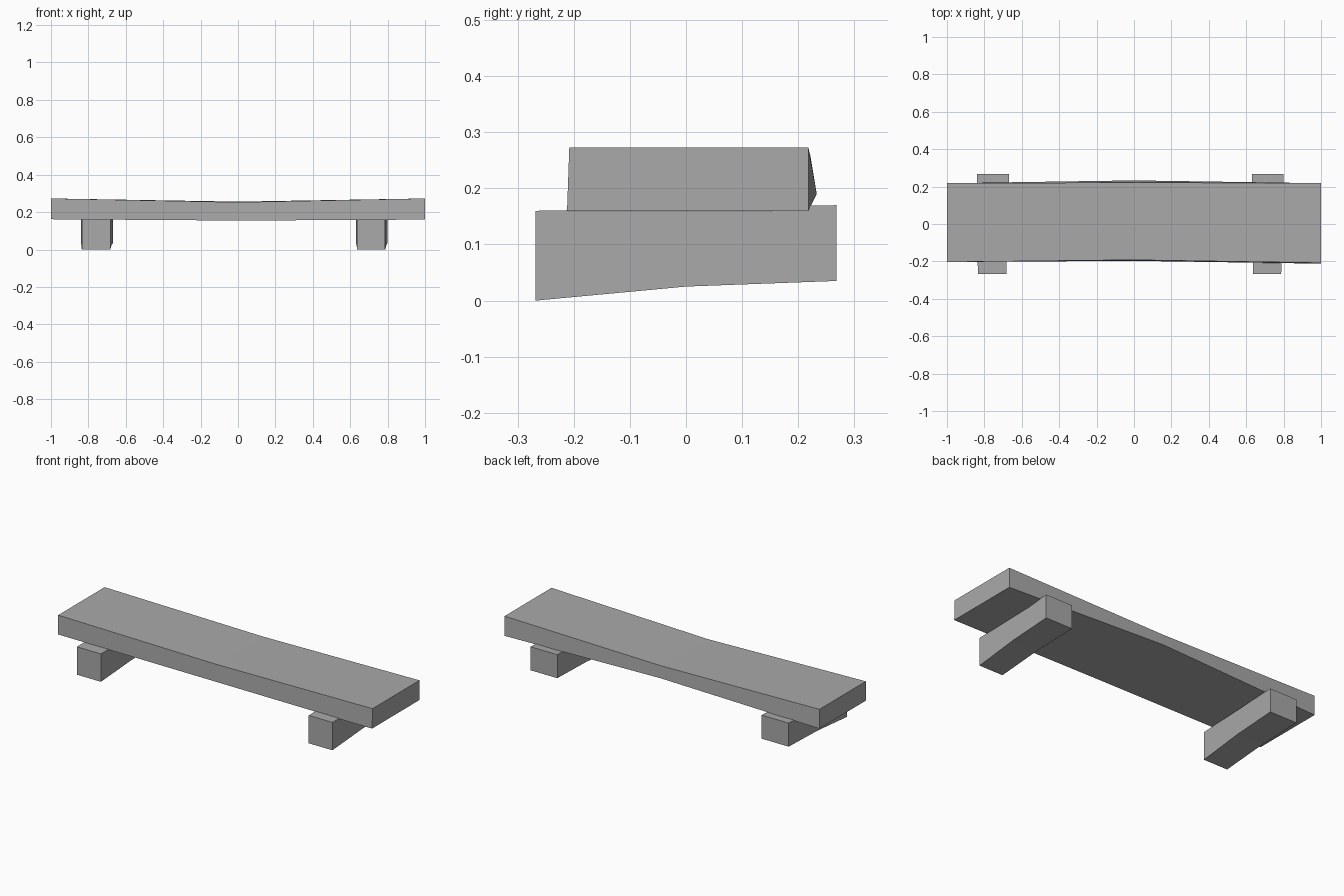
import bpy, bmesh

cube = bpy.data.objects.get("Cube")
if cube:
    bpy.data.objects.remove(cube, do_unlink=True)

stone = bpy.data.materials.new("grey_stone")
stone.use_nodes = True
grey = (0.4, 0.4, 0.4, 1)
stone.diffuse_color = grey
stone.node_tree.nodes["Principled BSDF"].inputs["Base Color"].default_value = grey


def loft(name, sections):
    """Join four-cornered sections into one closed, flat-faced block."""
    bm = bmesh.new()
    rings = [[bm.verts.new(p) for p in s] for s in sections]
    for a, b in zip(rings, rings[1:]):
        for i in range(4):
            j = (i + 1) % 4
            bm.faces.new((a[i], a[j], b[j], b[i]))
    bm.faces.new(rings[0])
    bm.faces.new(rings[-1])
    bmesh.ops.recalc_face_normals(bm, faces=bm.faces)
    mesh = bpy.data.meshes.new(name)
    bm.to_mesh(mesh)
    bm.free()
    mesh.materials.append(stone)
    obj = bpy.data.objects.new(name, mesh)
    bpy.context.collection.objects.link(obj)
    return obj


def seat_section(x, corners):
    return [(x, y, z) for y, z in corners]


def leg_section(y, x0, x1, z0, z1):
    return [(x0, y, z0), (x1, y, z0), (x1, y, z1), (x0, y, z1)]


# Seat slab, worn down in the middle
loft("seat", [
    seat_section(-1, [(-0.203, 0.162), (0.218, 0.162), (0.218, 0.273), (-0.203, 0.273)]),
    seat_section(0, [(-0.197, 0.155), (0.233, 0.19), (0.222, 0.256), (-0.192, 0.253)]),
    seat_section(1, [(-0.212, 0.16), (0.218, 0.16), (0.218, 0.273), (-0.208, 0.273)]),
])

# Two cross blocks, slightly wider and raised at the back
for name, front, back in (("right_leg", (-0.835, -0.683), (-0.84, -0.668)),
                          ("left_leg", (0.637, 0.787), (0.63, 0.80))):
    middle = [(f + b) / 2 for f, b in zip(front, back)]
    loft(name, [
        leg_section(-0.268, *front, 0, 0.16),
        leg_section(0, *middle, 0.025, 0.165),
        leg_section(0.268, *back, 0.035, 0.17),
    ])
